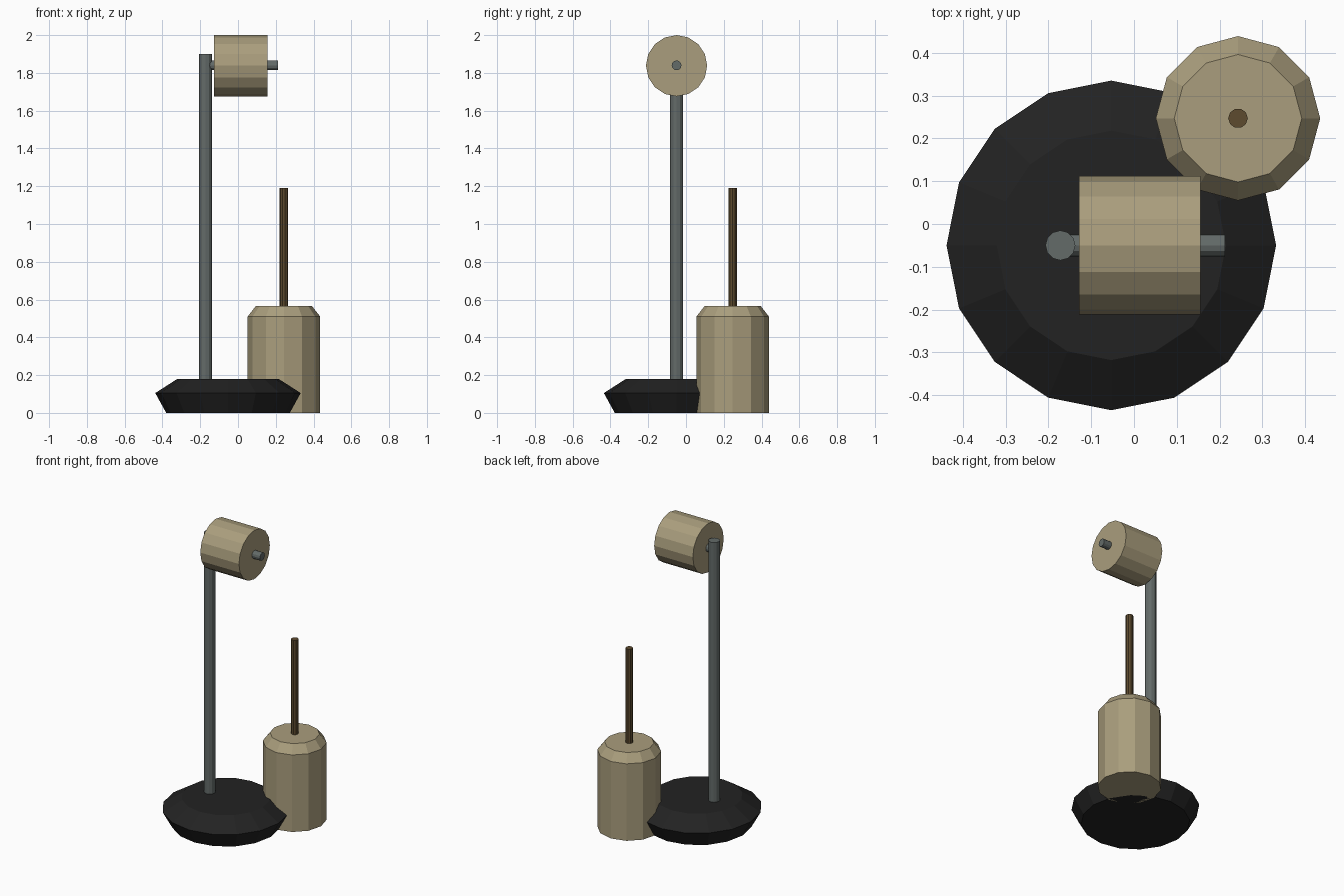
import bpy, bmesh, math
from mathutils import Matrix

if "Cube" in bpy.data.objects:
    bpy.data.objects.remove(bpy.data.objects["Cube"])


def material(name, rgb):
    m = bpy.data.materials.new(name)
    m.diffuse_color = (*rgb, 1)
    m.use_nodes = True
    m.node_tree.nodes["Principled BSDF"].inputs["Base Color"].default_value = m.diffuse_color
    return m


BLACK = material("black_base", (0.016, 0.016, 0.016))
TAN = material("tan", (0.40, 0.34, 0.205))
STEEL = material("grey_steel", (0.125, 0.145, 0.14))
BROWN = material("brown_wood", (0.11, 0.07, 0.028))


def lathe(name, profile, sides, at, mat, along_x=False):
    """Closed flat-faced turned solid from (radius, height) rings."""
    bm = bmesh.new()
    rings = []
    for r, h in profile:
        rings.append([bm.verts.new((r * math.cos(2 * math.pi * i / sides),
                                    r * math.sin(2 * math.pi * i / sides), h))
                      for i in range(sides)])
    for a, b in zip(rings, rings[1:]):
        for i in range(sides):
            j = (i + 1) % sides
            bm.faces.new((a[i], a[j], b[j], b[i]))
    bm.faces.new(rings[0][::-1])
    bm.faces.new(rings[-1])
    if along_x:
        bm.transform(Matrix.Rotation(math.pi / 2, 4, 'Y'))
    me = bpy.data.meshes.new(name)
    bm.to_mesh(me)
    bm.free()
    me.materials.append(mat)
    ob = bpy.data.objects.new(name, me)
    ob.location = at
    bpy.context.collection.objects.link(ob)
    return ob


# Stand: heavy base, upright pole, roll arm and roll
lathe("stand_base", [(0.327, 0), (0.385, 0.105), (0.268, 0.18)], 16,
      (-0.053, -0.05, 0), BLACK)
lathe("pole", [(0.035, 0.15), (0.035, 1.90)], 12, (-0.172, -0.05, 0), STEEL)
lathe("roll_arm", [(0.026, 0), (0.026, 0.385)], 12,
      (-0.172, -0.05, 1.84), STEEL, True)
lathe("paper_roll", [(0.162, -0.128), (0.162, 0.155)], 16,
      (0, -0.05, 1.838), TAN, True)

# Brush canister with chamfered shoulder, and the brush handle
lathe("brush_canister", [(0.192, 0), (0.192, 0.51), (0.149, 0.565)], 12,
      (0.243, 0.247, 0), TAN)
lathe("brush_handle", [(0.023, 0.54), (0.023, 1.19)], 10,
      (0.243, 0.247, 0), BROWN)
